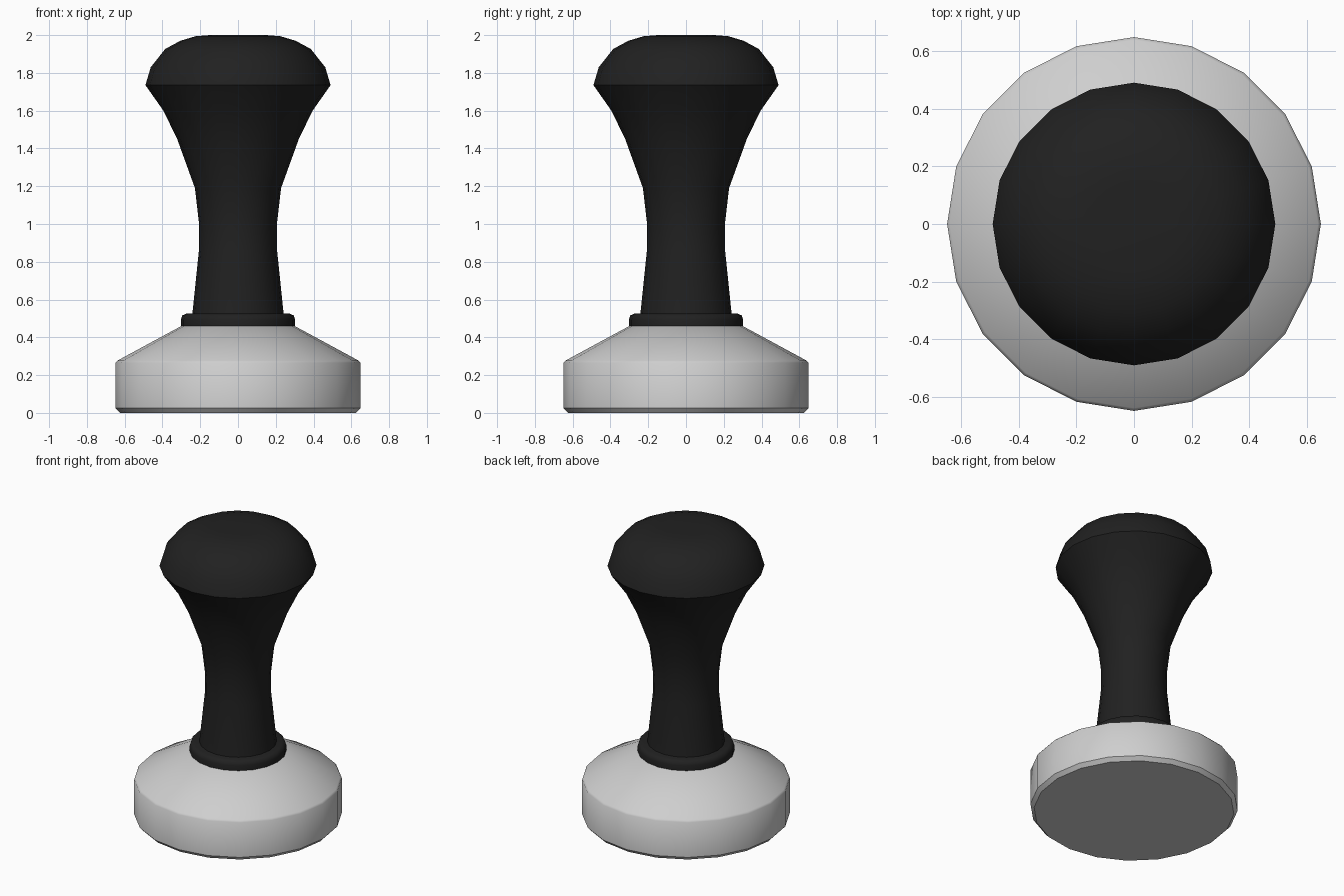
import bpy, bmesh, math

if "Cube" in bpy.data.objects:
    bpy.data.objects.remove(bpy.data.objects["Cube"])

SIDES = 20

def material(name, rgb):
    m = bpy.data.materials.new(name)
    m.diffuse_color = (*rgb, 1)
    m.use_nodes = True
    m.node_tree.nodes["Principled BSDF"].inputs["Base Color"].default_value = m.diffuse_color
    return m

def lathe(name, profile, mat, angle):
    """Revolve (radius, z) points, listed bottom to top, and cap both ends."""
    bm = bmesh.new()
    rings = []
    for r, z in profile:
        rings.append([bm.verts.new((r * math.cos(2 * math.pi * i / SIDES),
                                    r * math.sin(2 * math.pi * i / SIDES), z))
                      for i in range(SIDES)])
    for a, b in zip(rings, rings[1:]):
        for i in range(SIDES):
            j = (i + 1) % SIDES
            bm.faces.new((a[i], a[j], b[j], b[i]))
    bm.faces.new(rings[0][::-1])
    bm.faces.new(rings[-1])
    mesh = bpy.data.meshes.new(name)
    bm.to_mesh(mesh)
    bm.free()
    mesh.materials.append(mat)
    obj = bpy.data.objects.new(name, mesh)
    bpy.context.collection.objects.link(obj)
    bpy.ops.object.select_all(action='DESELECT')
    obj.select_set(True)
    bpy.context.view_layer.objects.active = obj
    bpy.ops.object.shade_smooth_by_angle(angle=math.radians(angle))
    return obj

steel = material("brushed_steel", (0.62, 0.62, 0.62))
black = material("black_handle", (0.015, 0.015, 0.015))

# Steel tamping base with chamfered lower edge and sloped shoulder
lathe("base", [(0.625, 0), (0.648, 0.025), (0.648, 0.265), (0.638, 0.277),
               (0.30, 0.46)], steel, 40)

# Collar between base and handle
lathe("collar", [(0.302, 0.46), (0.302, 0.495), (0.295, 0.516),
                 (0.275, 0.525)], black, 50)

# Flared handle with domed top
lathe("handle", [(0.242, 0.52), (0.207, 0.86), (0.206, 1.0), (0.228, 1.19),
                 (0.322, 1.45), (0.395, 1.6), (0.49, 1.735), (0.462, 1.83),
                 (0.385, 1.927), (0.305, 1.97), (0.225, 1.994), (0.15, 2.0)],
      black, 45)
